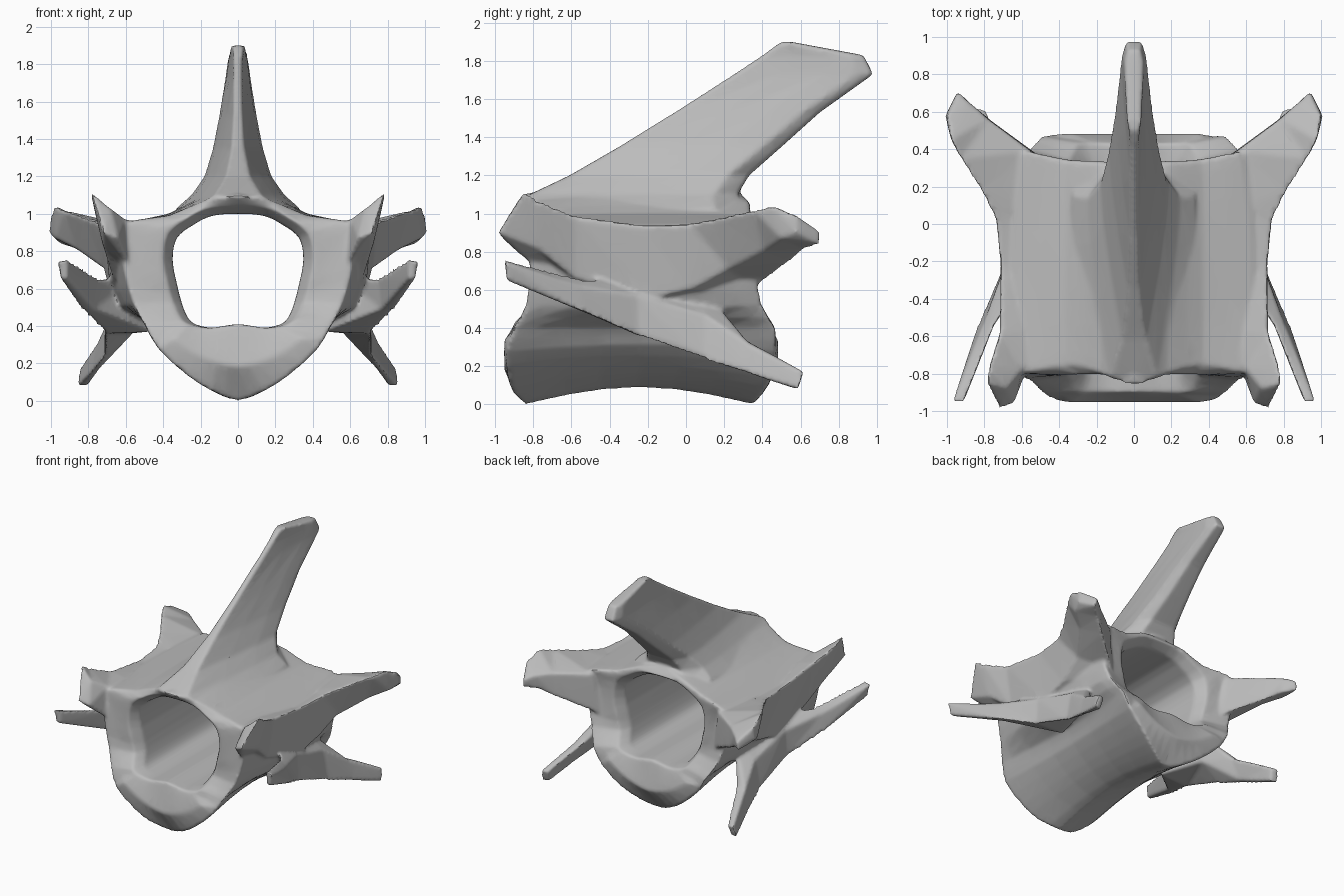
import bpy
import bmesh
from math import sin, pi, radians
from mathutils import Vector

if "Cube" in bpy.data.objects:
    bpy.data.objects.remove(bpy.data.objects["Cube"], do_unlink=True)

bm = bmesh.new()


def loft(rings, cyclic=False):
    """Skin a list of equally long point rings into a closed solid."""
    loops = [[bm.verts.new(point) for point in ring] for ring in rings]
    pairs = list(zip(loops, loops[1:]))
    if cyclic:
        pairs.append((loops[-1], loops[0]))
    else:
        bm.faces.new(loops[0])
        bm.faces.new(loops[-1])
    count = len(loops[0])
    for a, b in pairs:
        for i in range(count):
            j = (i + 1) % count
            bm.faces.new((a[i], a[j], b[j], b[i]))


def mirrored_loft(rings):
    """Loft a process on the left and its twin on the right."""
    loft(rings)
    loft([[(-x, y, z) for x, y, z in ring] for ring in rings])


def full_ring(half):
    """Complete a half outline that starts and ends on the middle, rounding it."""
    ring = half + [(-x, y, z) for x, y, z in reversed(half[1:-1])]
    ring = [Vector(point) for point in ring]
    count = len(ring)
    rounded = []
    for i, b in enumerate(ring):
        a, c, d = ring[i - 1], ring[(i + 1) % count], ring[(i + 2) % count]
        rounded += [b, (9 * (b + c) - a - d) / 16]
    return rounded


# Body and arch: half outline as x, z, front y, back y
outer = [
    (0, 0, -.84, .35), (.14, .05, -.9, .4), (.28, .14, -.93, .45),
    (.43, .28, -.94, .47), (.5, .4, -.9, .47), (.56, .52, -.84, .4),
    (.61, .7, -.82, .37), (.63, .9, -.8, .37), (.56, .965, -.79, .39),
    (.37, .99, -.75, .34), (.2, 1.06, -.79, .33), (0, 1.1, -.87, .29),
]
# Canal through the middle: half outline as x, z
canal = [
    (0, .41), (.07, .4), (.13, .39), (.2, .4), (.26, .43), (.3, .52),
    (.33, .64), (.35, .75), (.33, .87), (.24, .94), (.14, .99), (0, 1),
]


def outer_ring(t):
    waist = sin(pi * t)
    half = []
    for x, z, front, back in outer:
        y = front + (back - front) * t
        if z < .45:
            x *= 1 - .12 * waist
            z += .09 * waist * (1 - z / .45)
        elif x > .5:
            x += .07 * waist
            z -= .02 * waist
        else:
            z += .06 * waist * (1 - x / .45)
        half.append((x, y, z))
    return full_ring(half)


def canal_ring(t):
    flare = 1.15 if t in (0, 1) else 1
    half = []
    for x, z in canal:
        front, back = (-.9, .43) if z < .45 else (-.81, .34)
        y = front + (back - front) * t
        if z > .7:
            z = .7 + (z - .7) * flare
        half.append((x * flare, y, z))
    return full_ring(half)


def rim_ring(t):
    """End face between the outside and the canal, flat across the body."""
    face_y = .485 if t else -.955
    ring = []
    for a, b in zip(outer_ring(t), canal_ring(t)):
        x, y, z = a.lerp(b, .45)
        ring.append((x, face_y if z < .36 else y, z))
    return ring


steps = [0, .07, .2, .35, .5, .65, .8, .93, 1]
loft([outer_ring(t) for t in steps] + [rim_ring(1)]
     + [canal_ring(t) for t in reversed(steps)] + [rim_ring(0)], cyclic=True)

# Spinous process: z, front y, back y, half width, share of width at the front
spine = [
    (1.03, -.79, .28, .33, .7), (1.1, -.82, .27, .25, .5),
    (1.2, -.61, .33, .18, .35), (1.35, -.35, .5, .135, .24),
    (1.53, -.06, .7, .1, .22), (1.73, .25, .98, .067, .3),
    (1.83, .4, .93, .053, .4), (1.9, .5, .55, .043, .6),
]


def spine_ring(z, front, back, width, share):
    side = [(width * (share + (1 - share) * swell), front + (back - front) * d, z)
            for swell, d in [(0, 0), (.5, .35), (.85, .65), (1, .88)]]
    side.append((width * .62, back, z))
    return side + [(-x, y, z) for x, y, z in reversed(side)]


loft([spine_ring(*level) for level in spine])

# Joint processes: one shelf along the arch, flaring out at the front and back
mirrored_loft([
    [(.68, -.88, 1.03), (.79, -.85, 1.125), (.72, -.99, .9), (.64, -.96, .87)],
    [(.6, -.78, .97), (.78, -.77, 1.07), (.72, -.78, .82), (.58, -.8, .72)],
    [(.45, -.58, .93), (.72, -.58, .99), (.67, -.58, .66), (.5, -.58, .6)],
    [(.42, -.22, .88), (.715, -.22, .94), (.68, -.22, .55), (.45, -.22, .55)],
    [(.42, .05, .89), (.74, .02, .95), (.69, .02, .6), (.45, .08, .56)],
    [(.55, .39, .93), (.82, .18, .98), (.72, .22, .71), (.5, .36, .61)],
    [(.78, .56, .94), (.93, .35, 1.02), (.86, .41, .81), (.76, .55, .75)],
    [(.88, .65, .93), (.98, .45, 1.045), (.98, .5, .87), (.86, .62, .81)],
    [(.94, .71, .9), (1, .58, .99), (1.01, .58, .9), (.95, .7, .84)],
])

# Side blades, slanting from a high front tip to a low rear tip
mirrored_loft([
    [(.91, -.95, .76), (.97, -.95, .75), (.95, -.94, .65), (.91, -.94, .65)],
    [(.75, -.55, .66), (.81, -.55, .62), (.84, -.55, .49), (.77, -.55, .49)],
    [(.55, -.25, .66), (.7, -.25, .57), (.71, -.25, .36), (.46, -.25, .37)],
    [(.5, .1, .6), (.68, .1, .47), (.72, .1, .23), (.56, .1, .36)],
    [(.66, .31, .34), (.75, .33, .32), (.78, .33, .16), (.73, .31, .18)],
    [(.79, .61, .17), (.85, .62, .17), (.86, .59, .08), (.8, .58, .08)],
])

bmesh.ops.recalc_face_normals(bm, faces=bm.faces)
mesh = bpy.data.meshes.new("vertebra")
bm.to_mesh(mesh)
bm.free()
vertebra = bpy.data.objects.new("vertebra", mesh)
bpy.context.collection.objects.link(vertebra)

# Fuse the parts into one bone and soften the joins
fuse = vertebra.modifiers.new("fuse", "REMESH")
fuse.mode = "VOXEL"
fuse.voxel_size = .012
soften = vertebra.modifiers.new("soften", "SMOOTH")
soften.factor = .5
soften.iterations = 10
lighten = vertebra.modifiers.new("lighten", "DECIMATE")
lighten.ratio = .2

bpy.ops.object.select_all(action="DESELECT")
vertebra.select_set(True)
bpy.context.view_layer.objects.active = vertebra
for name in ("fuse", "soften", "lighten"):
    bpy.ops.object.modifier_apply(modifier=name)

# Bone colour
bone = bpy.data.materials.new("bone grey")
bone.use_nodes = True
colour = (.5, .5, .5, 1)
bone.diffuse_color = colour
bone.node_tree.nodes["Principled BSDF"].inputs["Base Color"].default_value = colour
vertebra.data.materials.clear()
vertebra.data.materials.append(bone)
bpy.ops.object.shade_smooth_by_angle(angle=radians(40))
